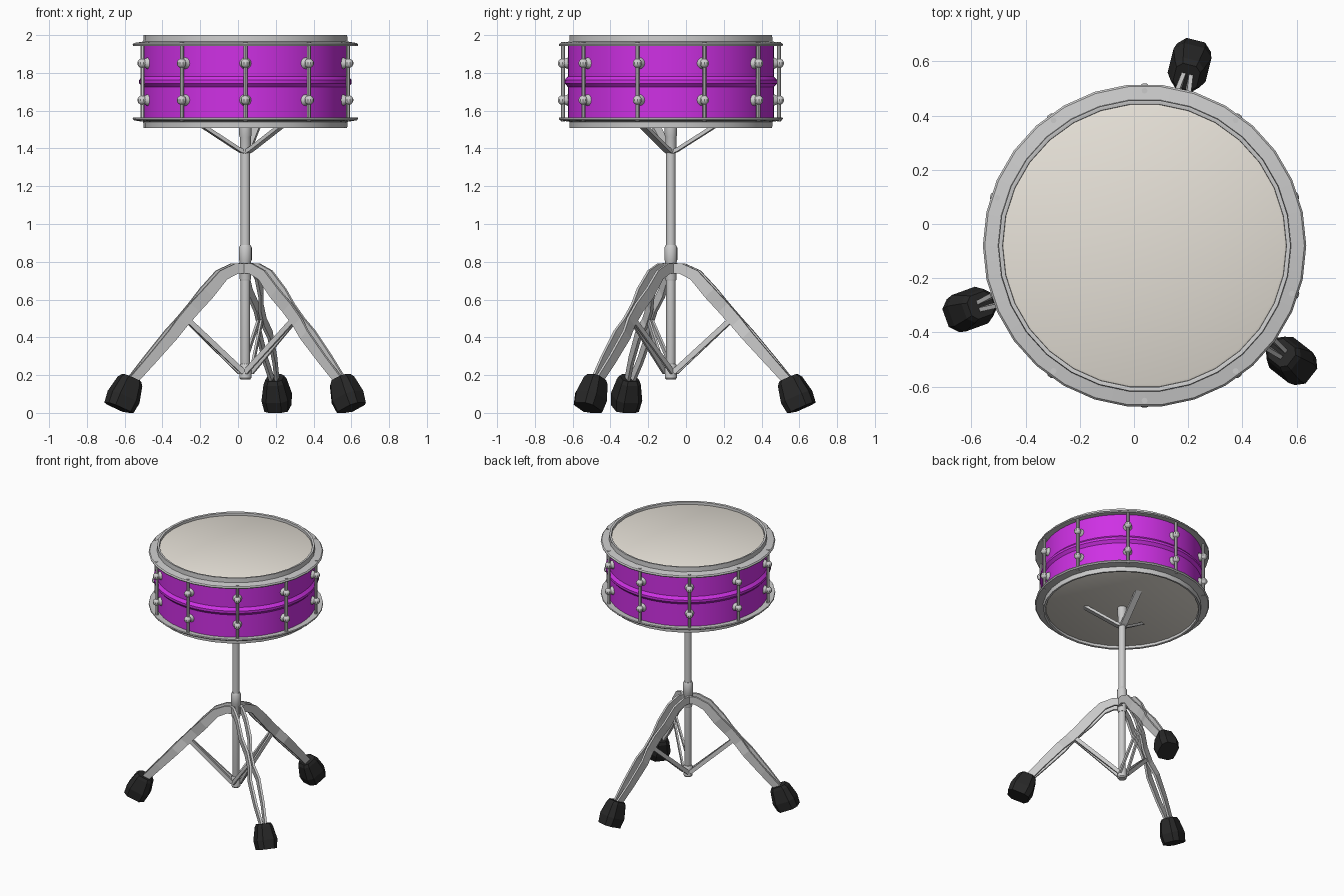
import bpy, bmesh
from math import sin, cos, pi, radians
from mathutils import Vector, Matrix

if "Cube" in bpy.data.objects:
    bpy.data.objects.remove(bpy.data.objects["Cube"])

CX, CY = 0.039, -0.08          # drum and stand axis
LEG_ANGLES = (76, 200, 322)
MID_Z = 1.7535                 # middle height of the drum


def material(name, rgb):
    m = bpy.data.materials.new(name)
    m.diffuse_color = (*rgb, 1)
    m.use_nodes = True
    m.node_tree.nodes["Principled BSDF"].inputs["Base Color"].default_value = m.diffuse_color
    return m


PURPLE = material("purple_lacquer", (0.62, 0.03, 0.78))
SKIN = material("drum_skin", (0.80, 0.76, 0.69))
RUBBER = material("rubber", (0.02, 0.02, 0.02))


def finish(bm, name, mat=None, smooth=True, angle=0.0):
    bmesh.ops.recalc_face_normals(bm, faces=bm.faces)
    me = bpy.data.meshes.new(name)
    bm.to_mesh(me)
    bm.free()
    ob = bpy.data.objects.new(name, me)
    bpy.context.collection.objects.link(ob)
    ob.location = (CX, CY, 0)
    ob.rotation_euler.z = angle
    if mat:
        me.materials.append(mat)
    if smooth:
        bpy.ops.object.select_all(action='DESELECT')
        ob.select_set(True)
        bpy.context.view_layer.objects.active = ob
        bpy.ops.object.shade_smooth_by_angle(angle=radians(32))
    return ob


def loft(bm, rings, close=False):
    """Join rings of points into a skin, capped at both ends or closed into a loop."""
    vs = [[bm.verts.new(p) for p in r] for r in rings]
    n = len(vs[0])
    for a, b in zip(vs, vs[1:] + vs[:1] if close else vs[1:]):
        for i in range(n):
            bm.faces.new((a[i], a[(i + 1) % n], b[(i + 1) % n], b[i]))
    if not close:
        bm.faces.new(vs[0])
        bm.faces.new(vs[-1])


def lathe(name, profile, n, mat=None, close=False):
    bm = bmesh.new()
    loft(bm, [[(r * cos(2 * pi * i / n), r * sin(2 * pi * i / n), z) for i in range(n)]
              for r, z in profile], close)
    return finish(bm, name, mat)


def strip(bm, path, thick):
    """Flat bar in the radial plane; path points are (radius, z, sideways, height)."""
    rings = []
    for i, (r, z, t, h) in enumerate(path):
        a, b = path[max(i - 1, 0)], path[min(i + 1, len(path) - 1)]
        d = Vector((b[0] - a[0], 0, b[1] - a[1])).normalized()
        up = Vector((-d.z, 0, d.x)) * h / 2
        c, s = Vector((r, t, z)), Vector((0, thick / 2, 0))
        rings.append([c + up + s, c + up - s, c - up - s, c - up + s])
    loft(bm, rings)


# Shell with a raised bead round the middle
lathe("shell", [(0.535, 1.55), (0.545, 1.55), (0.545, 1.725), (0.563, 1.745), (0.563, 1.762),
                (0.545, 1.782), (0.545, 1.957), (0.535, 1.957)], 60, PURPLE, True)

# Hoops and heads, mirrored about the middle of the drum
HOOP = [(0.522, 1.95), (0.524, 1.998), (0.529, 2.0), (0.539, 2.0), (0.541, 1.966),
        (0.59, 1.958), (0.597, 1.95), (0.595, 1.943), (0.54, 1.95)]
for side, flip in (("top", False), ("bottom", True)):
    m = (lambda z: 2 * MID_Z - z) if flip else (lambda z: z)
    lathe(side + "_hoop", [(r, m(z)) for r, z in HOOP], 30, None, True)
    lathe(side + "_head", [(0.526, m(1.96)), (0.526, m(1.978)), (0.515, m(1.983))], 30, SKIN)

# Ten tension rods with ball lugs
for k in range(10):
    bm = bmesh.new()
    R = 0.572
    bmesh.ops.create_cone(bm, cap_ends=True, segments=8, radius1=0.011, radius2=0.011, depth=0.42,
                          matrix=Matrix.Translation((R, 0, MID_Z)))
    for z in (1.656, 1.851):
        bmesh.ops.create_uvsphere(bm, u_segments=10, v_segments=7, radius=0.025,
                                  matrix=Matrix.Translation((R + 0.003, 0, z)))
        bmesh.ops.create_cone(bm, cap_ends=True, segments=12, radius1=0.034, radius2=0.02, depth=0.03,
                              matrix=Matrix.Translation((0.553, 0, z)) @ Matrix.Rotation(pi / 2, 4, 'Y'))
    finish(bm, f"tension_rod_{k + 1}", angle=radians(90 + 36 * k))

# Centre pole with its collars
lathe("pole", [(0.022, 0.19), (0.025, 0.2), (0.025, 0.85), (0.025, 1.44)], 16)
lathe("bottom_collar", [(0.026, 0.178), (0.032, 0.186), (0.032, 0.25), (0.026, 0.26)], 16)
lathe("leg_hub", [(0.027, 0.70), (0.03, 0.71), (0.03, 0.80), (0.034, 0.81), (0.034, 0.875),
                  (0.027, 0.89)], 16)
lathe("basket_collar", [(0.024, 1.37), (0.029, 1.39), (0.029, 1.46), (0.033, 1.47), (0.033, 1.525)], 16)

# Foot rings: distance along the axis, half width, half depth
FOOT = [(0.0, 0.045, 0.050), (0.02, 0.054, 0.064), (0.11, 0.072, 0.082), (0.175, 0.064, 0.076)]
LEG = [(0.0, 0.765, 0.03, 0.055), (0.06, 0.765, 0.03, 0.055), (0.135, 0.73, 0.03, 0.06),
       (0.22, 0.635, 0.03, 0.068), (0.29, 0.557, 0.012, 0.068), (0.36, 0.48, 0.012, 0.066),
       (0.42, 0.414, 0.03, 0.062), (0.54, 0.281, 0.026, 0.054), (0.65, 0.158, 0.012, 0.048)]

# Three legs, each with a brace, a rubber foot and a basket arm above
for k, deg in enumerate(LEG_ANGLES, 1):
    a = radians(deg)
    bm = bmesh.new()
    for s in (-1, 1):
        strip(bm, [(r, z, t * s, h) for r, z, t, h in LEG], 0.016)
    finish(bm, f"leg_{k}", smooth=False, angle=a)

    bm = bmesh.new()
    for s in (-1, 1):
        strip(bm, [(0.02, 0.215, 0.026 * s, 0.028), (0.335, 0.50, 0.008 * s, 0.028)], 0.012)
    finish(bm, f"brace_{k}", smooth=False, angle=a)

    bm = bmesh.new()
    axis, across = Vector((0.40, 0, -0.917)), Vector((0.917, 0, 0.40))
    rings = []
    for d, w, e in FOOT:
        c = Vector((0.642, 0, 0.185)) + axis * d
        rings.append([c + across * (e * u) + Vector((0, w * v, 0)) for u, v in
                      ((1, .55), (.6, 1), (-.6, 1), (-1, .55), (-1, -.55), (-.6, -1), (.6, -1), (1, -.55))])
    loft(bm, rings)
    for v in bm.verts:                       # flatten the sole on the ground
        v.co.z = max(v.co.z, 0)
    finish(bm, f"foot_{k}", RUBBER, smooth=False, angle=a)

    bm = bmesh.new()
    rings = [[Vector((r, y, z + dz)) for y, dz in ((-.022, 0), (.022, 0), (.022, .022), (-.022, .022))]
             for r, z in ((0.015, 1.373), (0.04, 1.385), (0.30, 1.545))]
    loft(bm, rings)
    finish(bm, f"basket_arm_{k}", smooth=False, angle=a)
